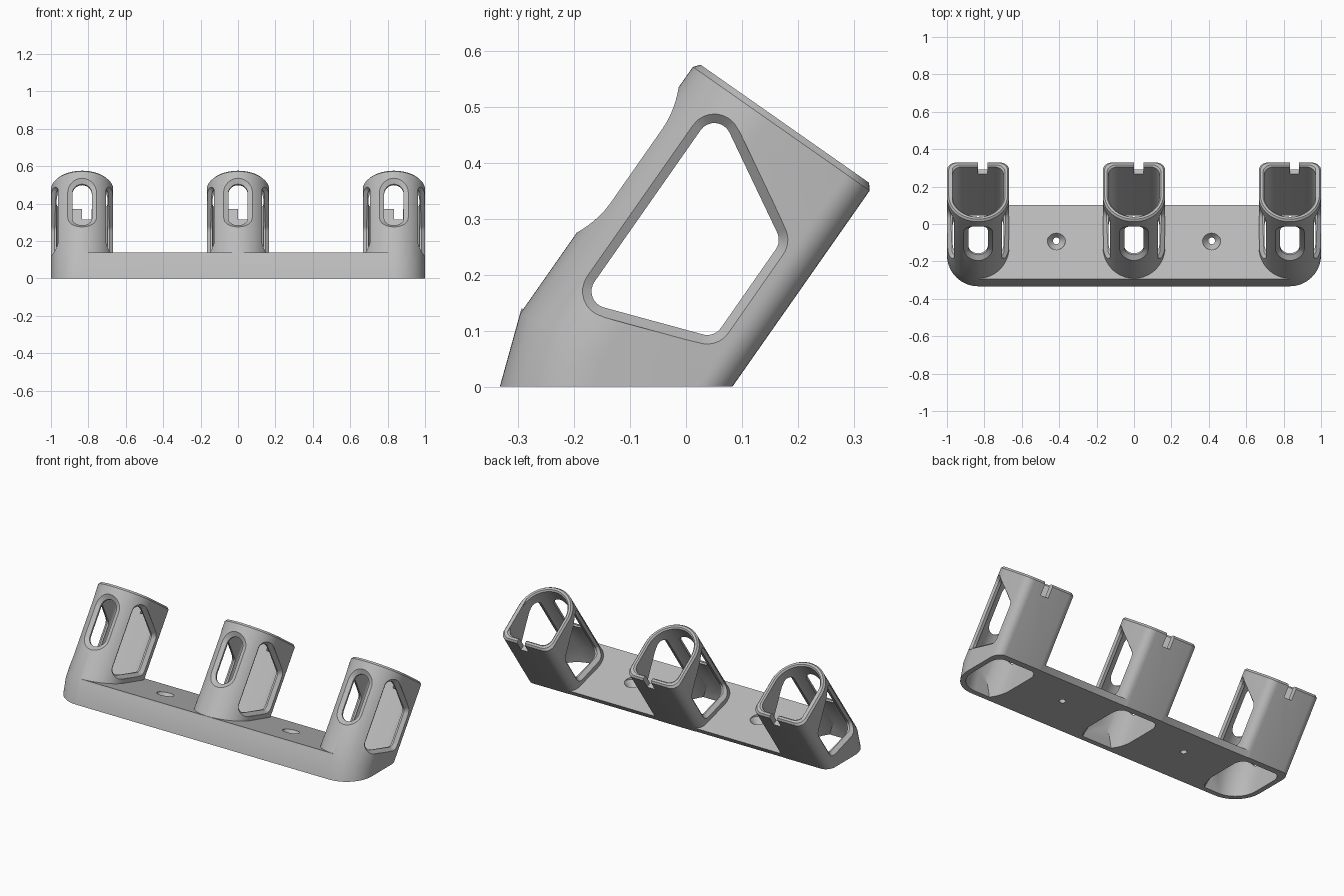
import bpy, bmesh
from math import sin, cos, pi, radians, sqrt, atan2
from mathutils import Vector

if "Cube" in bpy.data.objects:
    bpy.data.objects.remove(bpy.data.objects["Cube"])

LEAN = radians(35)            # backward lean of the cups
W, C = 0.1665, 0.2195         # cup half width, distance of its axis from the flat back
WALL, TOP = 0.03, 0.439
SLOPE = 0.277                 # lean of the rail front, fall of the rail top
CUPS = (-0.8335, 0, 0.8335)


def place(x, n, t):
    """x across, n forward from the flat back, t along the leaning cup."""
    return Vector((x, 0.083 - n * cos(LEAN) + t * sin(LEAN), n * sin(LEAN) + t * cos(LEAN)))


def loft(name, rings):
    bm = bmesh.new()
    loops = [[bm.verts.new(p) for p in ring] for ring in rings]
    for a, b in zip(loops, loops[1:]):
        for i in range(len(a)):
            j = (i + 1) % len(a)
            bm.faces.new((a[i], a[j], b[j], b[i]))
    bm.faces.new(loops[0][::-1])
    bm.faces.new(loops[-1])
    bmesh.ops.recalc_face_normals(bm, faces=bm.faces)
    mesh = bpy.data.meshes.new(name)
    bm.to_mesh(mesh)
    bm.free()
    ob = bpy.data.objects.new(name, mesh)
    bpy.context.collection.objects.link(ob)
    return ob


def combine(target, other, operation):
    mod = target.modifiers.new("cut", 'BOOLEAN')
    mod.operation, mod.solver, mod.object = operation, 'EXACT', other
    bpy.context.view_layer.objects.active = target
    bpy.ops.object.modifier_apply(modifier=mod.name)
    bpy.data.objects.remove(other)


def rounded(corners, r, grow=0.0, steps=8):
    """Counter-clockwise polygon with rounded corners, grown outward."""
    pts = []
    for i, c in enumerate(corners):
        c = Vector(c)
        a = (Vector(corners[i - 1]) - c).normalized()
        b = (Vector(corners[(i + 1) % len(corners)]) - c).normalized()
        half = a.angle(b) / 2
        centre = c + (a + b).normalized() * (r / sin(half))
        out = atan2(*reversed(-(a + b)))
        sweep = pi / 2 - half
        for k in range(steps + 1):
            ang = out - sweep + 2 * sweep * k / steps
            pts.append(centre + (r + grow) * Vector((cos(ang), sin(ang))))
    return pts


def section(inset):
    """Cup outline: round front, flat back with soft corners."""
    w, r = W - inset, 0.05
    pts = [(w * cos(a), C + w * sin(a)) for a in (pi * k / 40 for k in range(41))]
    for sx, start in ((-1, pi), (1, 1.5 * pi)):
        for k in range(9):
            a = start + k * pi / 16
            pts.append((sx * (w - r) + r * cos(a), inset + r + r * sin(a)))
    return pts


def cup_shape(name, x, levels):
    return loft(name, [[place(x + px, n, t) for px, n in section(i)] for i, t in levels])


def front_block(name, inset, bottom):
    """Leaning block with rounded front corners that trims the front."""
    w, y = 1 - inset, -0.333 + inset
    r = 0.167 - inset
    plan = [(w, 1), (-w, 1)]
    for cx, start in ((r - w, pi), (w - r, 1.5 * pi)):
        for k in range(17):
            a = start + k * pi / 32
            plan.append((cx + r * cos(a), y + r + r * sin(a)))
    return loft(name, [[(px, py + z * SLOPE, z) for px, py in plan] for z in (bottom, 1)])


def half_width(n):
    return W if n < C else sqrt(W * W - (n - C) ** 2)


def side_windows(x):
    # corners in side view (y, z), turned into cup coordinates (n, t)
    corners = []
    for y, z in ((-0.188, 0.153), (0.0505, 0.088), (0.1705, 0.26), (0.0556, 0.501)):
        dy = y - 0.083
        corners.append((z * sin(LEAN) - dy * cos(LEAN), dy * sin(LEAN) + z * cos(LEAN)))
    corners.reverse()
    inner, outer = rounded(corners, 0.03), rounded(corners, 0.03, 0.017)
    rings = []
    for s in (-1, 1):
        side = [[place(x + s * (half_width(n) - 0.02), n, t) for n, t in inner],
                [place(x + s * (half_width(n) + 0.001), n, t) for n, t in outer],
                [place(x + s * 0.25, n, t) for n, t in outer]]
        rings += side[::s]
    return loft("side_window_cutter", rings)


def front_window(x):
    hw = 0.052
    corners = [(-hw, 0.091), (hw, 0.091), (hw, 0.359), (-hw, 0.359)]
    inner, outer = rounded(corners, hw - 0.0005), rounded(corners, hw - 0.0005, 0.026)

    def surf(px):
        return C + sqrt(W * W - px * px)
    return loft("front_window_cutter", [
        [place(x + px, 0.25, t) for px, t in inner],
        [place(x + px, surf(px) - 0.02, t) for px, t in inner],
        [place(x + px, surf(px) + 0.001, t) for px, t in outer],
        [place(x + px, 0.5, t) for px, t in outer]])


def notch(x):
    return loft("notch_cutter", [[place(x + px, n, t) for px, t in
                ((0, 0.365), (0.05, 0.365), (0.05, 0.5), (0, 0.5))] for n in (-0.05, 0.06)])


# Rail with sloping top, joined to three leaning cups
profile = ((-0.45, -0.1), (0.011, -0.1), (0.102, 0.03), (-0.45, 0.183))
body = loft("triple_holder_body", [[(x, y, z) for y, z in profile] for x in (-0.83, 0.83)])
for x in CUPS:
    cup = cup_shape("cup", x, ((0, -0.45), (0, TOP - 0.011), (0.009, TOP)))
    combine(body, cup, 'UNION')

# Trim to the floor and to the rounded front
combine(body, front_block("front_trim", 0, 0), 'INTERSECT')

# Bores, windows and rim notches
for x in CUPS:
    bore = cup_shape("bore", x, ((WALL, -0.5), (WALL, TOP - 0.008), (WALL - 0.012, TOP + 0.004)))
    combine(bore, front_block("bore_trim", WALL, -0.1), 'INTERSECT')
    combine(body, bore, 'DIFFERENCE')
    for make in (side_windows, front_window, notch):
        combine(body, make(x), 'DIFFERENCE')

# Countersunk screw holes
for x in (-0.415, 0.415):
    rings = [[(x + r * cos(k * pi / 16), -0.09 + r * sin(k * pi / 16), z) for k in range(32)]
             for r, z in ((0.018, -0.1), (0.018, 0.045), (0.048, 0.08), (0.048, 0.3))]
    combine(body, loft("screw_hole_cutter", rings), 'DIFFERENCE')

# Single grey plastic
GREY = (0.5, 0.5, 0.5, 1)
mat = bpy.data.materials.new("grey_plastic")
mat.use_nodes = True
mat.diffuse_color = GREY
mat.node_tree.nodes["Principled BSDF"].inputs["Base Color"].default_value = GREY
body.data.materials.clear()
body.data.materials.append(mat)
for poly in body.data.polygons:
    poly.material_index = 0

bpy.ops.object.select_all(action='DESELECT')
body.select_set(True)
bpy.context.view_layer.objects.active = body
bpy.ops.object.shade_smooth_by_angle(angle=radians(30))
